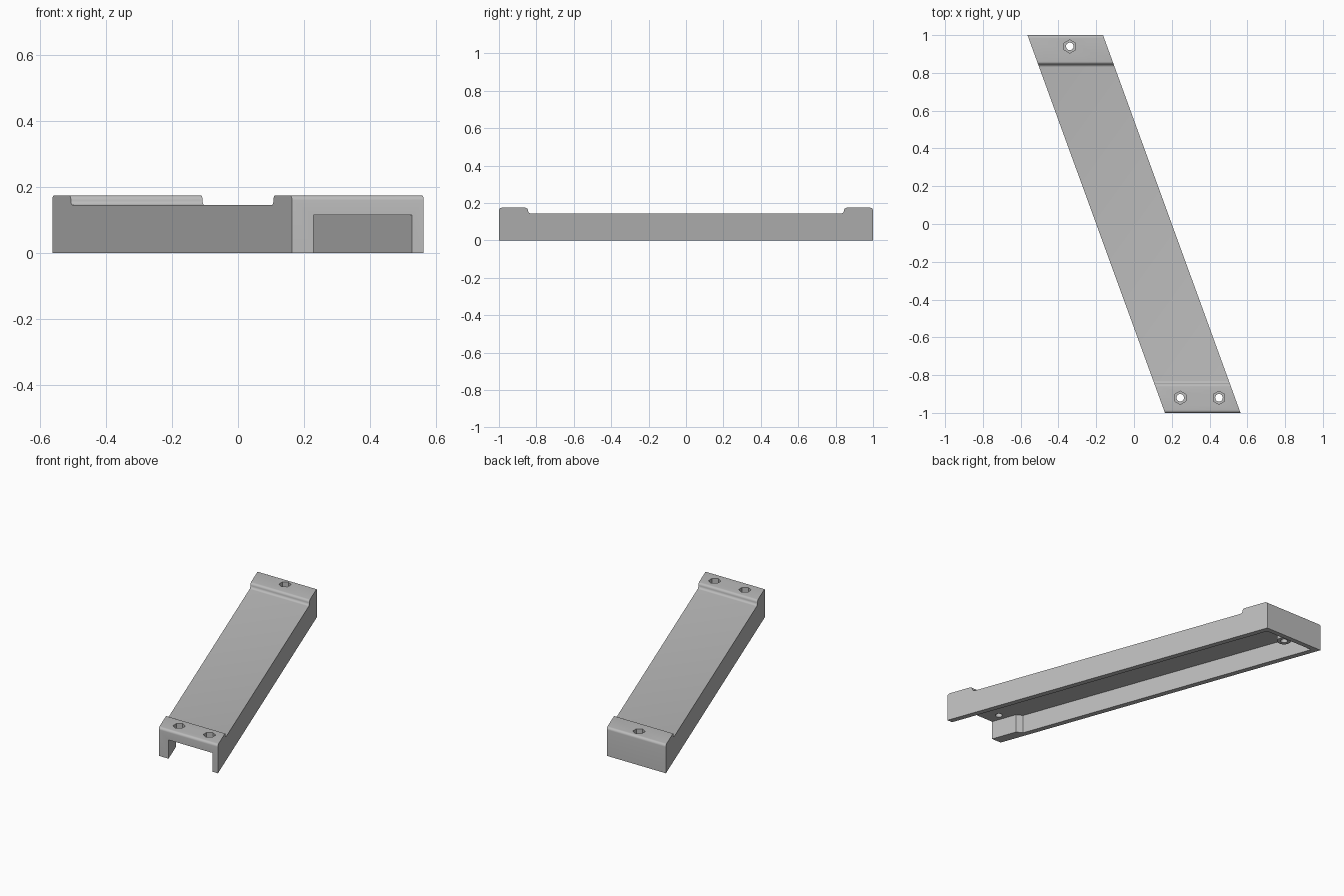
import bpy, bmesh, math

if "Cube" in bpy.data.objects:
    bpy.data.objects.remove(bpy.data.objects["Cube"])

SHEAR = -math.tan(math.radians(20))   # sideways drift of the bar per unit of y
HALF = 0.2                            # half width across x
WALL = 0.035
CEILING = 0.115

grey = bpy.data.materials.new("warm grey plastic")
grey.diffuse_color = (0.5, 0.5, 0.5, 1)
grey.use_nodes = True
grey.node_tree.nodes["Principled BSDF"].inputs["Base Color"].default_value = grey.diffuse_color


def prism(name, points, place_a, place_b):
    """Closed solid between two copies of a 2D outline."""
    bm = bmesh.new()
    a = [bm.verts.new(place_a(*p)) for p in points]
    b = [bm.verts.new(place_b(*p)) for p in points]
    bm.faces.new(a)
    bm.faces.new(b[::-1])
    for i in range(len(a)):
        j = (i + 1) % len(a)
        bm.faces.new((a[j], a[i], b[i], b[j]))
    bmesh.ops.recalc_face_normals(bm, faces=bm.faces)
    mesh = bpy.data.meshes.new(name)
    bm.to_mesh(mesh)
    bm.free()
    mesh.materials.append(grey)
    obj = bpy.data.objects.new(name, mesh)
    bpy.context.collection.objects.link(obj)
    return obj


def upright(name, outline, z0, z1):
    return prism(name, outline, lambda x, y: (x, y, z0), lambda x, y: (x, y, z1))


def circle(x, y, r, n, turn=0.0):
    return [(x + r * math.cos(turn + math.tau * i / n),
             y + r * math.sin(turn + math.tau * i / n)) for i in range(n)]


def arc(cy, cz, r, start, end, n=6):
    return [(cy + r * math.cos(math.radians(start + (end - start) * i / n)),
             cz + r * math.sin(math.radians(start + (end - start) * i / n)))
            for i in range(n + 1)]


def boolean(target, other, operation):
    mod = target.modifiers.new(other.name, 'BOOLEAN')
    mod.operation, mod.solver, mod.object = operation, 'EXACT', other
    bpy.context.view_layer.objects.active = target
    bpy.ops.object.modifier_apply(modifier=mod.name)
    bpy.data.objects.remove(other)


# Side profile: raised, rounded pads at both ends of a low bar
R, TOP, DECK, PAD = 0.015, 0.175, 0.145, 0.845
right_half = (arc(PAD - R, DECK + R, R, 270, 360)
              + arc(PAD + R, TOP - R, R, 180, 90)
              + arc(1 - R, TOP - R, R, 90, 0) + [(1, 0)])
profile = right_half + [(-y, z) for y, z in reversed(right_half)]
body = prism("bar_cover", profile,
             lambda y, z: (-HALF + SHEAR * y, y, z),
             lambda y, z: (HALF + SHEAR * y, y, z))


# Hollow underside, open at the front, with a thicker wall beside the opening
def inner(offset, y):
    return (offset + SHEAR * y, y)


IN = HALF - WALL
cavity = [inner(IN, -1.1), inner(IN, 0.97), inner(-IN, 0.97),
          inner(-IN, -0.83), inner(-IN + 0.03, -0.85), inner(-IN + 0.03, -1.1)]
boolean(body, upright("cavity", cavity, -0.1, CEILING), 'DIFFERENCE')

# Screw boss hanging under the back pad
boolean(body, upright("back_boss", circle(-0.34, 0.94, 0.04, 24), 0.005, 0.13), 'UNION')

# Screw holes with hexagonal pockets
for x, y in [(0.245, -0.92), (0.45, -0.92), (-0.34, 0.94)]:
    boolean(body, upright("hole", circle(x, y, 0.02, 24), -0.1, 0.3), 'DIFFERENCE')
    boolean(body, upright("pocket", circle(x, y, 0.035, 6, math.pi / 6), 0.145, 0.3),
            'DIFFERENCE')

bpy.ops.object.select_all(action='DESELECT')
body.select_set(True)
bpy.context.view_layer.objects.active = body
bpy.ops.object.shade_smooth_by_angle(angle=math.radians(30))
